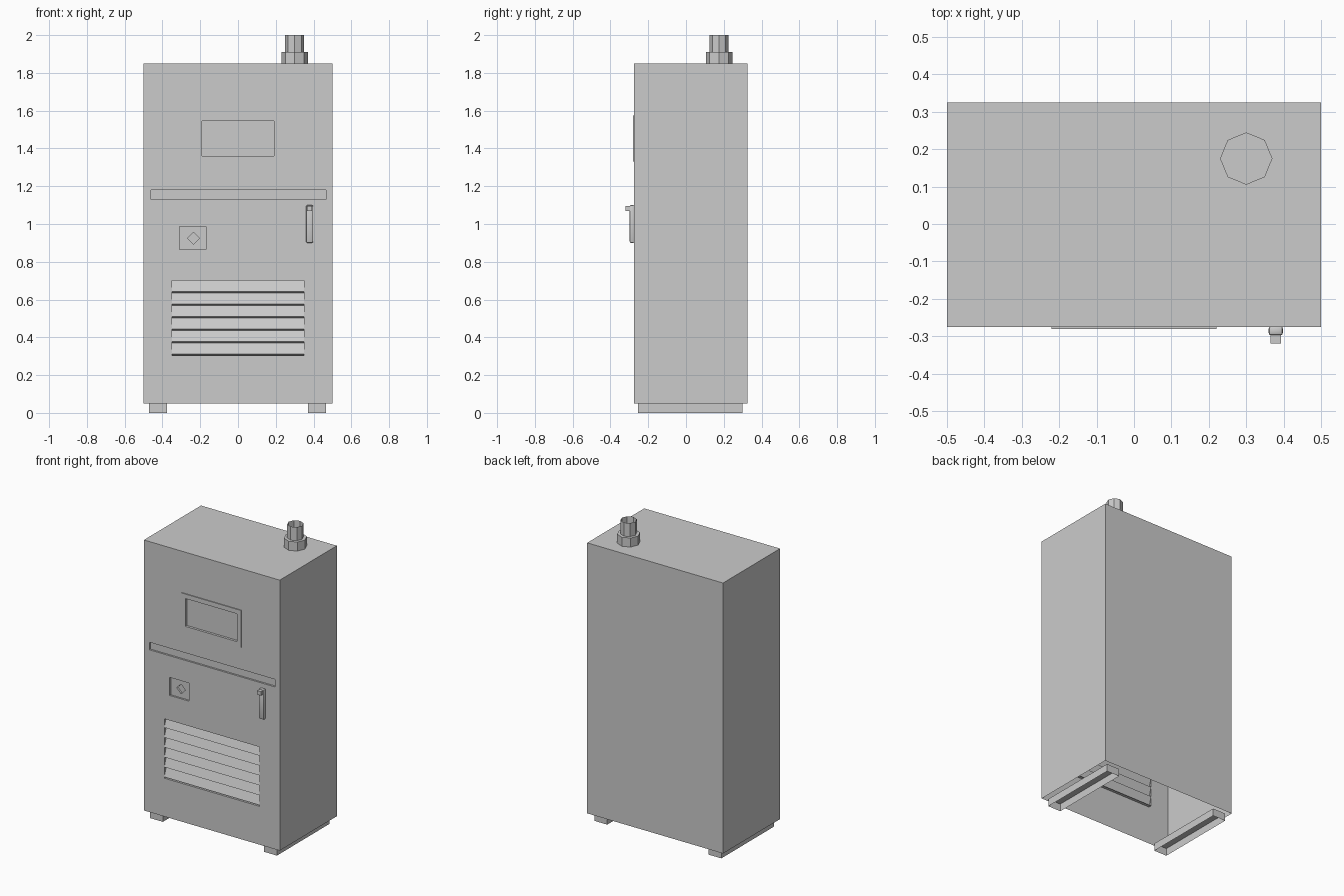
import bpy, bmesh, math
from mathutils import Vector

if "Cube" in bpy.data.objects:
    bpy.data.objects.remove(bpy.data.objects["Cube"])

FRONT, BACK, BOTTOM, TOP = -0.275, 0.325, 0.05, 1.85

metal = bpy.data.materials.new("painted grey metal")
metal.diffuse_color = (0.6, 0.6, 0.6, 1)
metal.use_nodes = True
metal.node_tree.nodes["Principled BSDF"].inputs["Base Color"].default_value = metal.diffuse_color


def finish(name, bm, smooth=False):
    bmesh.ops.remove_doubles(bm, verts=bm.verts[:], dist=0.0005)
    me = bpy.data.meshes.new(name)
    bm.to_mesh(me)
    bm.free()
    ob = bpy.data.objects.new(name, me)
    bpy.context.collection.objects.link(ob)
    me.materials.append(metal)
    if smooth:
        bpy.ops.object.select_all(action='DESELECT')
        ob.select_set(True)
        bpy.context.view_layer.objects.active = ob
        bpy.ops.object.shade_smooth_by_angle(angle=math.radians(40))
    return ob


def face(bm, pts, facing):
    """Add a face whose normal points along the given direction."""
    f = bm.faces.new([bm.verts.new(p) for p in pts])
    f.normal_update()
    if f.normal.dot(Vector(facing)) < 0:
        f.normal_flip()


def rect(x0, x1, z0, z1, y):
    return [(x0, y, z0), (x1, y, z0), (x1, y, z1), (x0, y, z1)]


def diamond(x, z, r, y):
    # starts lower left so it bridges cleanly with rect()
    return [(x - r, y, z), (x, y, z - r), (x + r, y, z), (x, y, z + r)]


def stack(bm, loops, cap=True):
    """Bridge successive four-point loops, wound to face the front."""
    for a, b in zip(loops, loops[1:]):
        for i in range(4):
            j = (i + 1) % 4
            bm.faces.new([bm.verts.new(p) for p in (a[i], a[j], b[j], b[i])])
    if cap:
        face(bm, loops[-1], (0, -1, 0))


def open_box(bm, x0, x1, y0, y1, z0, z1, front=True):
    """Sheet metal box without a bottom."""
    face(bm, [(x0, y0, z1), (x1, y0, z1), (x1, y1, z1), (x0, y1, z1)], (0, 0, 1))
    face(bm, rect(x0, x1, z0, z1, y1), (0, 1, 0))
    if front:
        face(bm, rect(x0, x1, z0, z1, y0), (0, -1, 0))
    for x, s in ((x0, -1), (x1, 1)):
        face(bm, [(x, y0, z0), (x, y1, z0), (x, y1, z1), (x, y0, z1)], (s, 0, 0))


# Openings in the front sheet: x0, x1, z0, z1
window = (-0.22, 0.22, 1.33, 1.575)
band = (-0.46, 0.465, 1.13, 1.18)
latch = (-0.31, -0.17, 0.866, 0.986)
grille = (-0.35, 0.35, 0.305, 0.70)
holes = (window, band, latch, grille)

# Cabinet shell, front sheet built around the openings
bm = bmesh.new()
open_box(bm, -0.5, 0.5, FRONT, BACK, BOTTOM, TOP, front=False)
xs = sorted({-0.5, 0.5} | {x for h in holes for x in h[:2]})
zs = sorted({BOTTOM, TOP} | {z for h in holes for z in h[2:]})
for x0, x1 in zip(xs, xs[1:]):
    for z0, z1 in zip(zs, zs[1:]):
        cx, cz = (x0 + x1) / 2, (z0 + z1) / 2
        if not any(h[0] < cx < h[1] and h[2] < cz < h[3] for h in holes):
            face(bm, rect(x0, x1, z0, z1, FRONT), (0, -1, 0))
finish("cabinet_shell", bm)

# Long shallow groove across the door
bm = bmesh.new()
stack(bm, [rect(*band, FRONT), rect(*band, FRONT + 0.012)])
finish("door_groove", bm)

# Latch pocket with a deeper diamond socket
bm = bmesh.new()
stack(bm, [rect(*latch, FRONT), rect(*latch, FRONT + 0.012),
           diamond(-0.235, 0.925, 0.032, FRONT + 0.012),
           diamond(-0.235, 0.925, 0.032, FRONT + 0.024)])
finish("latch_pocket", bm)

# Window frame standing slightly proud, with a sunken pane
x0, x1, z0, z1 = window
pane = (x0 + 0.03, x1 - 0.03, z0 + 0.03, z1 - 0.03)
bm = bmesh.new()
stack(bm, [rect(*window, FRONT), rect(*window, FRONT - 0.006),
           rect(*pane, FRONT - 0.006), rect(*pane, FRONT + 0.01)])
finish("window_frame", bm)

# Grille pocket: sawtooth slats leaning out towards their lower edge
x0, x1, z0, z1 = grille
deep, count = FRONT + 0.02, 6
pitch = (z1 - z0) / count
bm = bmesh.new()
for i in range(count):
    lo, hi = z0 + i * pitch, z0 + (i + 1) * pitch
    lip = lo + 0.008
    face(bm, [(x0, FRONT, lip), (x1, FRONT, lip), (x1, deep, hi), (x0, deep, hi)], (0, -1, 0))
    face(bm, [(x0, FRONT, lip), (x1, FRONT, lip), (x1, deep, lo), (x0, deep, lo)], (0, -1, -1))
stack(bm, [rect(*grille, FRONT), rect(*grille, deep)], cap=False)
finish("vent_grille", bm)

# Hollow channel feet
for side, fx in (("left", -0.4225), ("right", 0.4175)):
    bm = bmesh.new()
    open_box(bm, fx - 0.0475, fx + 0.0475, -0.255, 0.30, 0, BOTTOM)
    finish(side + "_foot", bm)


def block(name, x0, x1, y0, y1, z0, z1, bevel=0):
    bm = bmesh.new()
    bmesh.ops.create_cube(bm, size=1)
    for v in bm.verts:
        v.co = ((x0 + x1) / 2 + v.co.x * (x1 - x0), (y0 + y1) / 2 + v.co.y * (y1 - y0),
                (z0 + z1) / 2 + v.co.z * (z1 - z0))
    if bevel:
        bmesh.ops.bevel(bm, geom=bm.edges[:], offset=bevel, segments=2,
                        profile=0.5, affect='EDGES')
    return finish(name, bm, smooth=bool(bevel))


# Door handle and its knob
block("door_handle", 0.36, 0.398, -0.298, FRONT + 0.002, 0.90, 1.10, bevel=0.007)
block("handle_knob", 0.365, 0.393, -0.32, -0.296, 1.07, 1.096)


def octagon(bm, r, z):
    return [(0.30 + r * math.cos(i * math.pi / 4), 0.175 + r * math.sin(i * math.pi / 4), z)
            for i in range(8)]


def tube(name, r, z0, z1, cap):
    bm = bmesh.new()
    a, b = octagon(bm, r, z0), octagon(bm, r, z1)
    for i in range(8):
        j = (i + 1) % 8
        bm.faces.new([bm.verts.new(p) for p in (a[i], a[j], b[j], b[i])])
    if cap:
        face(bm, b, (0, 0, 1))
    finish(name, bm, smooth=True)


# Exhaust collar and open pipe on the roof
tube("exhaust_collar", 0.07, TOP, 1.91, True)
tube("exhaust_pipe", 0.05, 1.91, 2.0, False)
